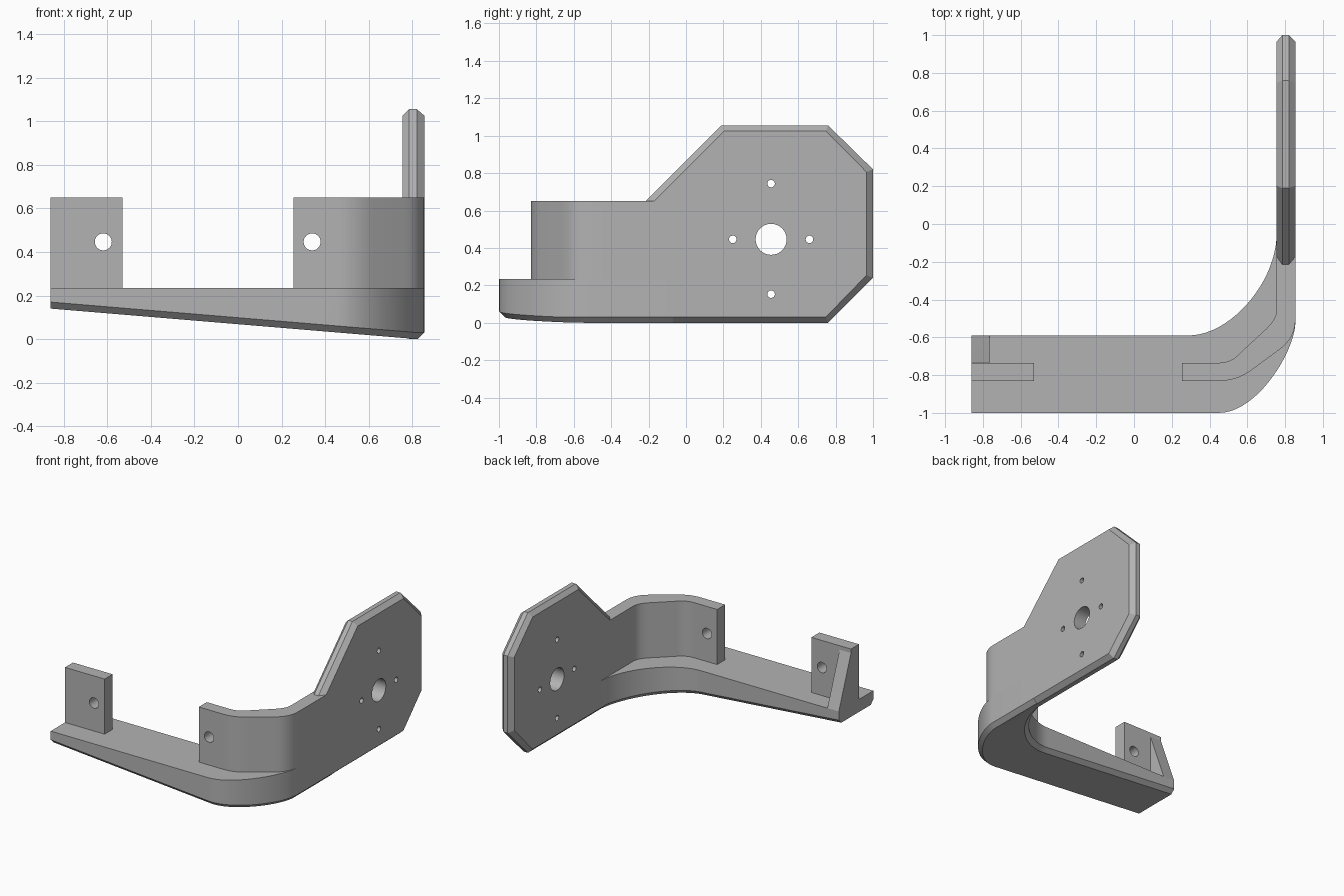
import bpy, bmesh
from math import radians, pi
from mathutils import Vector, Matrix
from mathutils.geometry import interpolate_bezier

scene_cube = bpy.data.objects.get("Cube")
if scene_cube:
    bpy.data.objects.remove(scene_cube, do_unlink=True)

GREY = (0.45, 0.45, 0.45, 1)
grey = bpy.data.materials.new("grey plastic")
grey.use_nodes = True
grey.diffuse_color = GREY
grey.node_tree.nodes["Principled BSDF"].inputs["Base Color"].default_value = GREY

TOP, WALL_TOP, CHAMFER = 0.235, 0.65, 0.03
PLATE_IN, PLATE_OUT = 0.755, 0.855
HOLE_Z = 0.446


def loft(name, rings):
    """Skin a row of closed rings and cap both ends."""
    bm = bmesh.new()
    rows = [[bm.verts.new(p) for p in ring] for ring in rings]
    n = len(rows[0])
    for a, b in zip(rows, rows[1:]):
        for i in range(n):
            j = (i + 1) % n
            bm.faces.new((a[i], a[j], b[j], b[i]))
    bm.faces.new(rows[0])
    bm.faces.new(rows[-1])
    bmesh.ops.recalc_face_normals(bm, faces=bm.faces)
    mesh = bpy.data.meshes.new(name)
    bm.to_mesh(mesh)
    bm.free()
    mesh.materials.append(grey)
    obj = bpy.data.objects.new(name, mesh)
    bpy.context.collection.objects.link(obj)
    return obj


def bezier(p, h1, h2, q, n):
    pts = interpolate_bezier(*[Vector((*v, 0)) for v in (p, h1, h2, q)], n)
    return [v.to_2d() for v in pts]


def offset(path, dist):
    """Shift an open path to its left, keeping its ends square."""
    moved = []
    for i, p in enumerate(path):
        before = (p - path[i - 1]).normalized() if i else None
        after = (path[i + 1] - p).normalized() if i < len(path) - 1 else None
        a, b = before or after, after or before
        t = (a + b).normalized()
        moved.append(p + Vector((-t.y, t.x)) * dist / max(t.dot(a), 0.5))
    return moved


def drill(obj, holes, axis):
    """Cut round holes (centre, radius) through a part."""
    bm = bmesh.new()
    turn = Matrix.Rotation(pi / 2, 4, "Y" if axis == "X" else "X")
    for centre, radius in holes:
        bmesh.ops.create_cone(bm, cap_ends=True, segments=32, radius1=radius,
                              radius2=radius, depth=0.4,
                              matrix=Matrix.Translation(centre) @ turn)
    mesh = bpy.data.meshes.new(obj.name + "_cutter")
    bm.to_mesh(mesh)
    bm.free()
    cutter = bpy.data.objects.new(mesh.name, mesh)
    bpy.context.collection.objects.link(cutter)
    cutter.hide_render = True
    cutter.hide_set(True)
    mod = obj.modifiers.new("holes", "BOOLEAN")
    mod.object, mod.operation, mod.solver = cutter, "DIFFERENCE", "EXACT"
    bpy.context.view_layer.update()
    result = bpy.data.meshes.new_from_object(
        obj.evaluated_get(bpy.context.evaluated_depsgraph_get()))
    obj.modifiers.clear()
    obj.data = result
    bpy.data.objects.remove(cutter, do_unlink=True)


# Base: flat top, sloping underside, chamfered lower edges, curved corner
outer = [Vector((-0.86, -1))] + bezier((0.45, -1), (0.65, -1), (0.85, -0.68), (PLATE_OUT, -0.52), 20)
outer.append(Vector((PLATE_OUT, -0.07)))
inner = [Vector((-0.86, -0.59))] + bezier((0.29, -0.59), (0.5, -0.59), (0.74, -0.33), (PLATE_IN, -0.07), 21)


def underside(p):
    return max(0, (0.82 - p.x) / 12)


rings = []
for o, oi, i, ii in zip(outer, offset(outer, CHAMFER), inner, offset(inner, -CHAMFER)):
    rings.append([(*o, TOP), (*o, underside(o) + CHAMFER), (*oi, underside(oi)),
                  (*ii, underside(ii)), (*i, underside(i) + CHAMFER), (*i, TOP)])
base = loft("base", rings)

# Curved wall rising from the base and meeting the side plate
wall_out = [Vector((0.255, -0.83))]
wall_out += bezier((0.46, -0.83), (0.52, -0.83), (0.57, -0.81), (0.62, -0.775), 8)
wall_out += bezier((0.77, -0.665), (0.82, -0.63), (PLATE_OUT, -0.58), (PLATE_OUT, -0.5), 8)
wall_out.append(Vector((PLATE_OUT, -0.44)))
wall_in = [Vector((0.255, -0.735))]
wall_in += bezier((0.45, -0.735), (0.5, -0.735), (0.54, -0.71), (0.57, -0.675), 8)
wall_in += bezier((0.7, -0.555), (0.735, -0.52), (PLATE_IN, -0.49), (PLATE_IN, -0.45), 8)
wall_in.append(Vector((PLATE_IN, -0.44)))
wall = loft("curved_wall", [[(*o, 0.2), (*o, WALL_TOP), (*i, WALL_TOP), (*i, 0.2)]
                            for o, i in zip(wall_out, wall_in)])
drill(wall, [((0.34, -0.78, HOLE_Z), 0.039)], "Y")

# Side plate: eight-sided mounting face with chamfered rim
rim = [(1, 0.24), (1, 0.82), (0.76, 1.055), (0.19, 1.055),
       (-0.215, WALL_TOP), (-0.44, WALL_TOP), (-0.44, 0), (0.76, 0)]
face = [(0.965, 0.254), (0.965, 0.806), (0.747, 1.025), (0.203, 1.025),
        (-0.172, WALL_TOP), (-0.44, WALL_TOP), (-0.44, CHAMFER), (0.747, CHAMFER)]
plate = loft("side_plate", [[(x, *p) for p in outline] for x, outline in (
    (PLATE_IN, face), (PLATE_IN + CHAMFER, rim), (PLATE_OUT - 0.035, rim), (PLATE_OUT, face))])
holes = [((0.8, 0.455, HOLE_Z), 0.083)]
for dy, dz in ((0.205, 0), (-0.205, 0), (0, 0.298), (0, -0.293)):
    holes.append(((0.8, 0.455 + dy, HOLE_Z + dz), 0.02))
drill(plate, holes, "X")

# End tab and its triangular brace
tab = loft("end_tab", [[(x, -0.83, 0.2), (x, -0.83, WALL_TOP), (x, -0.735, WALL_TOP), (x, -0.735, 0.2)]
                       for x in (-0.86, -0.53)])
drill(tab, [((-0.618, -0.78, HOLE_Z), 0.039)], "Y")
brace = loft("tab_brace", [[(x, -0.74, TOP), (x, -0.74, 0.635), (x, -0.735, 0.62), (x, -0.59, TOP)]
                           for x in (-0.86, -0.765)])

# Smooth the curves, keep the edges crisp
bpy.ops.object.select_all(action="DESELECT")
for obj in (base, wall, plate, tab, brace):
    obj.select_set(True)
bpy.context.view_layer.objects.active = base
bpy.ops.object.shade_smooth_by_angle(angle=radians(25))
